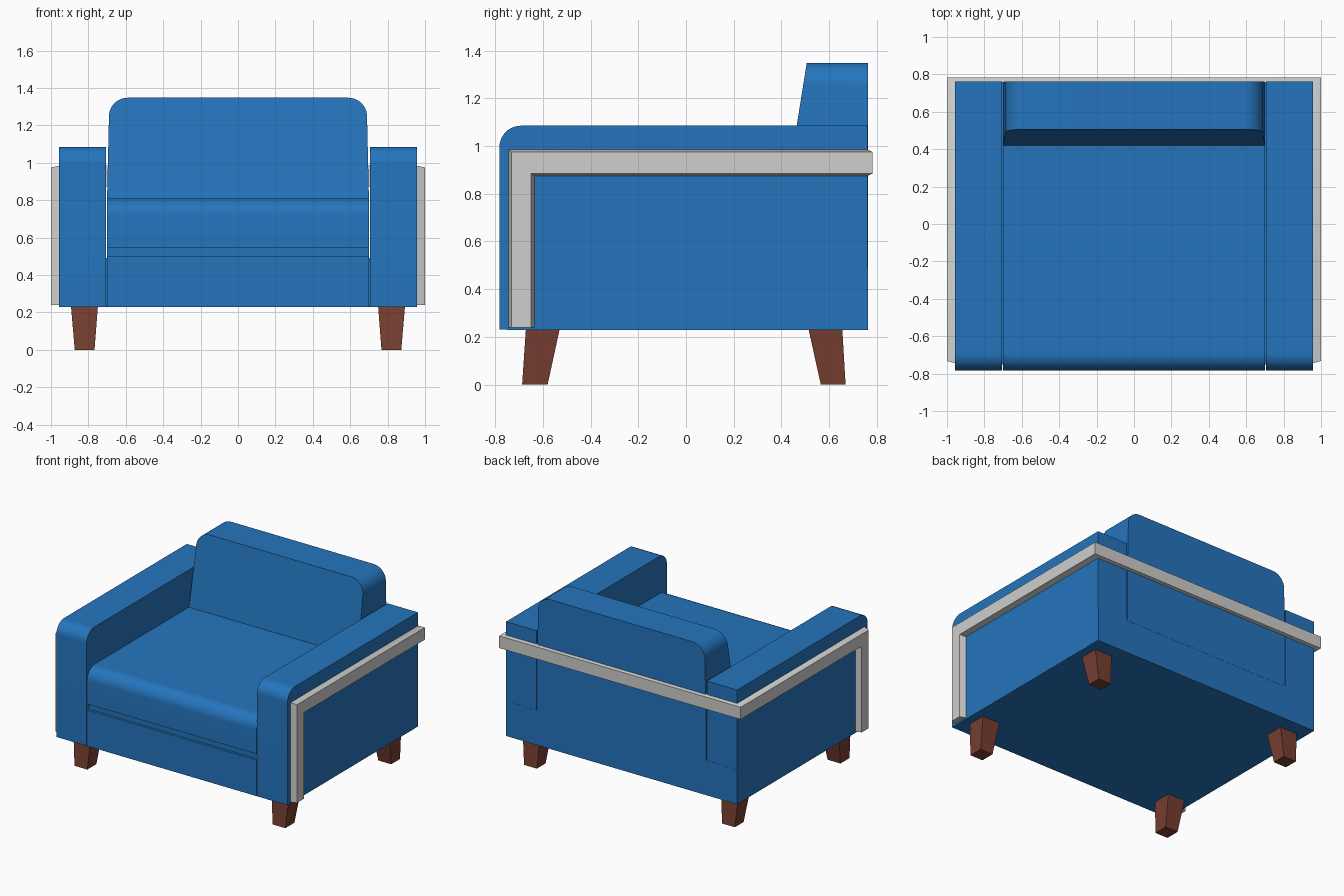
import bpy, bmesh, math

if "Cube" in bpy.data.objects:
    bpy.data.objects.remove(bpy.data.objects["Cube"])


def material(name, rgb):
    m = bpy.data.materials.new(name)
    m.diffuse_color = (*rgb, 1)
    m.use_nodes = True
    m.node_tree.nodes["Principled BSDF"].inputs["Base Color"].default_value = m.diffuse_color
    return m


BLUE = material("blue fabric", (0.018, 0.178, 0.51))
GREY = material("light grey trim", (0.62, 0.62, 0.61))
WOOD = material("red brown wood", (0.185, 0.05, 0.03))


def loft(name, rings, mat):
    """Skin equal-length rings of points and cap both ends."""
    bm = bmesh.new()
    vs = [[bm.verts.new(p) for p in r] for r in rings]
    n = len(rings[0])
    for a, b in zip(vs, vs[1:]):
        for i in range(n):
            j = (i + 1) % n
            bm.faces.new((a[i], a[j], b[j], b[i]))
    bm.faces.new(vs[0])
    bm.faces.new(vs[-1])
    bmesh.ops.recalc_face_normals(bm, faces=bm.faces)
    me = bpy.data.meshes.new(name)
    bm.to_mesh(me)
    bm.free()
    me.materials.append(mat)
    ob = bpy.data.objects.new(name, me)
    bpy.context.collection.objects.link(ob)
    bpy.ops.object.select_all(action='DESELECT')
    ob.select_set(True)
    bpy.context.view_layer.objects.active = ob
    bpy.ops.object.shade_smooth_by_angle(angle=math.radians(30))
    return ob


def rect(x0, x1, y0, y1, z):
    return [(x0, y0, z), (x1, y0, z), (x1, y1, z), (x0, y1, z)]


def box(name, x0, x1, y0, y1, z0, z1, mat):
    return loft(name, [rect(x0, x1, y0, y1, z0), rect(x0, x1, y0, y1, z1)], mat)


def arc(cx, cy, r, a0, a1, n=12):
    angles = [math.radians(a0 + (a1 - a0) * i / n) for i in range(n + 1)]
    return [(cx + r * math.cos(a), cy + r * math.sin(a)) for a in angles]


def rounded_block(name, x0, x1, y0, y1, z0, z1, r):
    """Block whose top front edge is rounded."""
    prof = [(y1, z0), (y1, z1)] + arc(y0 + r, z1 - r, r, 90, 180) + [(y0, z0)]
    return loft(name, [[(x, y, z) for y, z in prof] for x in (x0, x1)], BLUE)


FRONT, BACK = -0.782, 0.761

# Arms
for side, x0, x1 in (("left", -0.957, -0.706), ("right", 0.706, 0.957)):
    rounded_block(side + "_arm", x0, x1, FRONT, BACK, 0.23, 1.085, 0.09)

# Base, with a shallow groove under the seat cushion
box("base_frame", -0.956, 0.956, -0.75, BACK + 0.001, 0.2295, 0.49, BLUE)
box("base_front", -0.701, 0.701, FRONT, 0.7, 0.23, 0.50, BLUE)
box("seat_groove", -0.70, 0.70, FRONT + 0.018, 0.7, 0.495, 0.55, BLUE)
rounded_block("seat_cushion", -0.701, 0.701, FRONT, 0.6, 0.545, 0.81, 0.09)

# Backrest: rounded outline with a sloping front
outline = ([(-0.70, 0.48), (0.70, 0.48), (0.70, 0.81)]
           + arc(0.59, 1.248, 0.10, 0, 90) + arc(-0.59, 1.248, 0.10, 90, 180)
           + [(-0.70, 0.81)])
loft("backrest", [[(x, 0.42 + (z - 0.81) * 0.16, z) for x, z in outline],
                  [(x, 0.763, z) for x, z in outline]], BLUE)

# Chamfered trim: up the arm front, along the side, around the back
WALL, OUT = 0.95, 1.0
leg_edge = [(WALL, -0.746), (OUT, -0.732), (OUT, -0.65), (WALL, -0.633)]
heights = [0.986, 0.975, 0.884, 0.873]
right = [[(x, y, 0.24) for x, y in leg_edge],
         [(x, y, z) for (x, y), z in zip(leg_edge, heights)],
         [(x, y, z) for (x, y), z in zip(
             [(WALL, 0.757), (OUT, 0.782), (OUT, 0.782), (WALL, 0.757)], heights)]]
left = [[(-x, y, z) for x, y, z in ring] for ring in reversed(right)]
loft("side_and_back_trim", right + left, GREY)

# Tapered splayed legs
for side, s in (("left", -1), ("right", 1)):
    for pos, bottom, top in (("front", (-0.687, -0.58), (-0.671, -0.529)),
                             ("back", (0.565, 0.669), (0.513, 0.655))):
        loft(f"{pos}_{side}_leg", [rect(s * 0.767, s * 0.873, *bottom, 0),
                                   rect(s * 0.749, s * 0.893, *top, 0.235)], WOOD)
